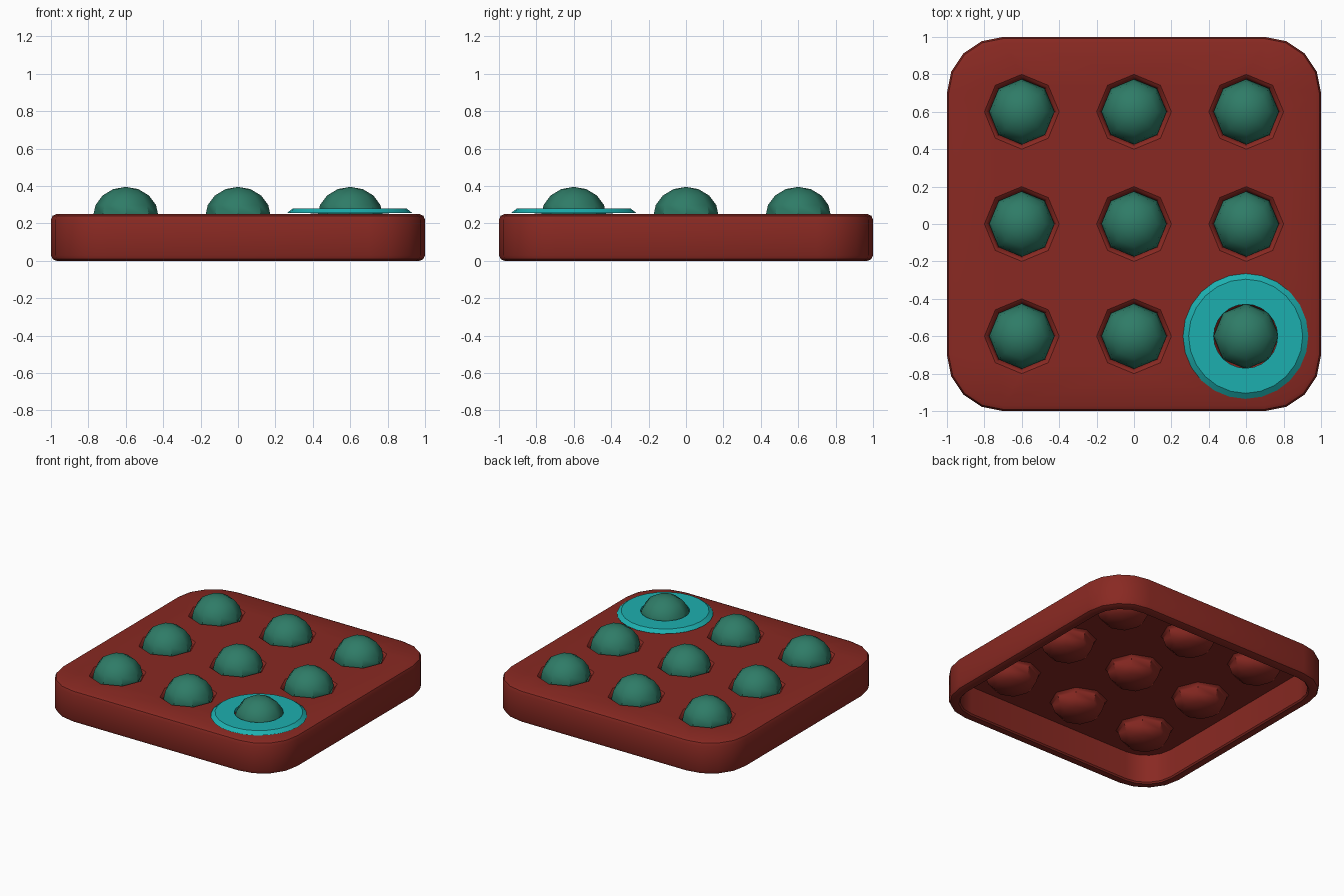
import bpy, bmesh
from math import sin, cos, pi, radians

if "Cube" in bpy.data.objects:
    bpy.data.objects.remove(bpy.data.objects["Cube"])

SPOTS = [(x, y) for y in (-0.6, 0, 0.6) for x in (-0.6, 0, 0.6)]


def material(name, color):
    m = bpy.data.materials.new(name)
    m.diffuse_color = (*color, 1)
    m.use_nodes = True
    m.node_tree.nodes["Principled BSDF"].inputs["Base Color"].default_value = m.diffuse_color
    return m


def finish(bm, name, mat, angle=30):
    bmesh.ops.recalc_face_normals(bm, faces=bm.faces)
    me = bpy.data.meshes.new(name)
    bm.to_mesh(me)
    bm.free()
    ob = bpy.data.objects.new(name, me)
    bpy.context.collection.objects.link(ob)
    me.materials.append(mat)
    bpy.ops.object.select_all(action='DESELECT')
    ob.select_set(True)
    bpy.context.view_layer.objects.active = ob
    bpy.ops.object.shade_smooth_by_angle(angle=radians(angle))
    return ob


def ring(bm, r, z, n, cx=0, cy=0):
    return [bm.verts.new((cx + r * cos(2 * pi * i / n), cy + r * sin(2 * pi * i / n), z))
            for i in range(n)]


def rounded_square(bm, inset, z):
    r = 0.3 - inset
    return [bm.verts.new((sx * 0.7 + r * cos(a), sy * 0.7 + r * sin(a), z))
            for q, (sx, sy) in enumerate([(1, 1), (-1, 1), (-1, -1), (1, -1)])
            for a in [q * pi / 2 + k * pi / 8 for k in range(5)]]


def skin(bm, loops):
    for a, b in zip(loops, loops[1:]):
        n = len(a)
        for i in range(n):
            j = (i + 1) % n
            bm.faces.new((a[i], a[j], b[j], b[i]))


def plate(bm, loops):
    # flat plate bounded by an outer loop and pierced by the hole loops
    edges = []
    for lp in loops:
        for a, b in zip(lp, lp[1:] + lp[:1]):
            edges.append(bm.edges.get((a, b)) or bm.edges.new((a, b)))
    bmesh.ops.triangle_fill(bm, use_beauty=True, use_dissolve=False, edges=edges)


red = material("red", (0.25, 0.022, 0.016))
green = material("green", (0.028, 0.2, 0.135))
teal = material("teal", (0.012, 0.43, 0.43))

# tray: rounded shell, open below, with nine octagonal cups hanging inside
bm = bmesh.new()
walls = [rounded_square(bm, i, z) for i, z in (
    (0.03, 0.25), (0.009, 0.241), (0, 0.22), (0, 0.03), (0.009, 0.009), (0.03, 0),
    (0.07, 0), (0.08, 0.01), (0.08, 0.225))]
skin(bm, walls)
tops, bottoms = [], []
for x, y in SPOTS:
    inner = [ring(bm, r, z, 8, x, y) for r, z in (
        (0.2, 0.25), (0.187, 0.24), (0.178, 0.225), (0.163, 0.175), (0.118, 0.135))]
    outer = [ring(bm, r, z, 8, x, y) for r, z in (
        (0.2, 0.225), (0.188, 0.215), (0.183, 0.2), (0.167, 0.15), (0.122, 0.112))]
    for cup, z in ((inner, 0.113), (outer, 0.09)):
        skin(bm, cup)
        tip = bm.verts.new((x, y, z))
        last = cup[-1]
        for i in range(8):
            bm.faces.new((last[i], last[(i + 1) % 8], tip))
    tops.append(inner[0])
    bottoms.append(outer[0])
plate(bm, [walls[0]] + tops)
plate(bm, [walls[-1]] + bottoms)
finish(bm, "tray", red, 35)

# balls: eight-sided, slightly flattened, resting in the cups
for i, (x, y) in enumerate(SPOTS):
    bm = bmesh.new()
    bmesh.ops.create_uvsphere(bm, u_segments=8, v_segments=8, radius=0.175)
    for v in bm.verts:
        v.co.z *= 0.9 if v.co.z > 0 else 0.68
    bmesh.ops.translate(bm, verts=bm.verts, vec=(x, y, 0.238))
    finish(bm, f"ball_{i + 1}", green, 38)

# flat ring around the front right ball
bm = bmesh.new()
loops = [ring(bm, r, z, 24, 0.597, -0.6) for r, z in (
    (0.171, 0.254), (0.335, 0.256), (0.305, 0.279), (0.171, 0.279))]
skin(bm, loops + loops[:1])
finish(bm, "marker_ring", teal)
